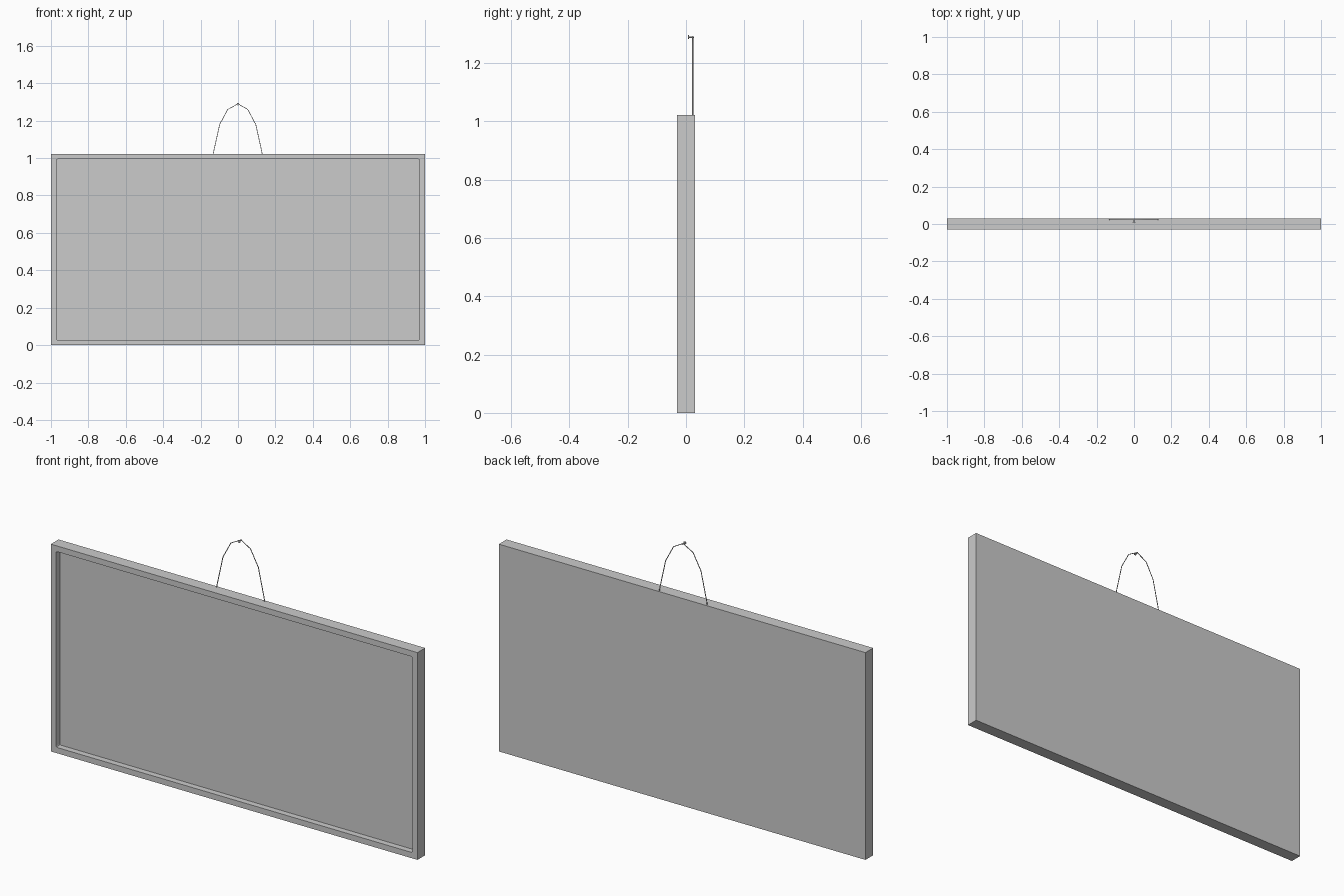
import bpy, bmesh, math
from mathutils import Vector, Matrix

if "Cube" in bpy.data.objects:
    bpy.data.objects.remove(bpy.data.objects["Cube"])


def make_object(name, bm):
    bmesh.ops.recalc_face_normals(bm, faces=bm.faces)
    mesh = bpy.data.meshes.new(name)
    bm.to_mesh(mesh)
    bm.free()
    obj = bpy.data.objects.new(name, mesh)
    bpy.context.collection.objects.link(obj)
    return obj


# Framed board: a slab with its front face inset and pushed back
HEIGHT, DEPTH, RIM, RECESS = 1.022, 0.06, 0.04, 0.03
bm = bmesh.new()
bmesh.ops.create_cube(bm, size=1, matrix=Matrix.Translation((0, 0, HEIGHT / 2))
                      @ Matrix.Diagonal((2, DEPTH, HEIGHT, 1)))
bm.normal_update()
front = min(bm.faces, key=lambda f: f.calc_center_median().y)
bmesh.ops.inset_region(bm, faces=[front], thickness=RIM)
panel = bmesh.ops.extrude_discrete_faces(bm, faces=[front])["faces"][0]
bmesh.ops.translate(bm, verts=panel.verts, vec=(0, RECESS, 0))
# Slightly eased inner corners of the rim
corners = [e for v in panel.verts for e in v.link_edges
           if abs(e.verts[0].co.y - e.verts[1].co.y) > 0.01]
bmesh.ops.bevel(bm, geom=corners, offset=0.006, segments=2, profile=0.5,
                affect='EDGES')
make_object("framed_board", bm)

# Hanging wire: a thin loop rising out of the top edge
half = [(0.133, 1.0), (0.126, 1.04), (0.095, 1.18), (0.052, 1.26)]
path = [(-x - 0.003, z) for x, z in half] + [(0, 1.29)] + [(x, z) for x, z in half[::-1]]
curve = bpy.data.curves.new("hanging_wire", 'CURVE')
curve.dimensions = '3D'
curve.bevel_depth = 0.002
curve.bevel_resolution = 1
curve.use_fill_caps = True
spline = curve.splines.new('POLY')
spline.points.add(len(path) - 1)
for point, (x, z) in zip(spline.points, path):
    point.co = (x, 0.023, z, 1)
wire = bpy.data.objects.new("hanging_wire", curve)
bpy.context.collection.objects.link(wire)

# Nail: head and shank, lying along y
bm = bmesh.new()
for y0, y1, r0, r1 in [(0.007, 0.011, 0.007, 0.007), (0.011, 0.027, 0.003, 0.003)]:
    bmesh.ops.create_cone(bm, cap_ends=True, segments=8, radius1=r1, radius2=r0,
                          depth=y1 - y0,
                          matrix=Matrix.Translation((0, (y0 + y1) / 2, 1.288))
                          @ Matrix.Rotation(math.pi / 2, 4, 'X'))
make_object("nail", bm)
